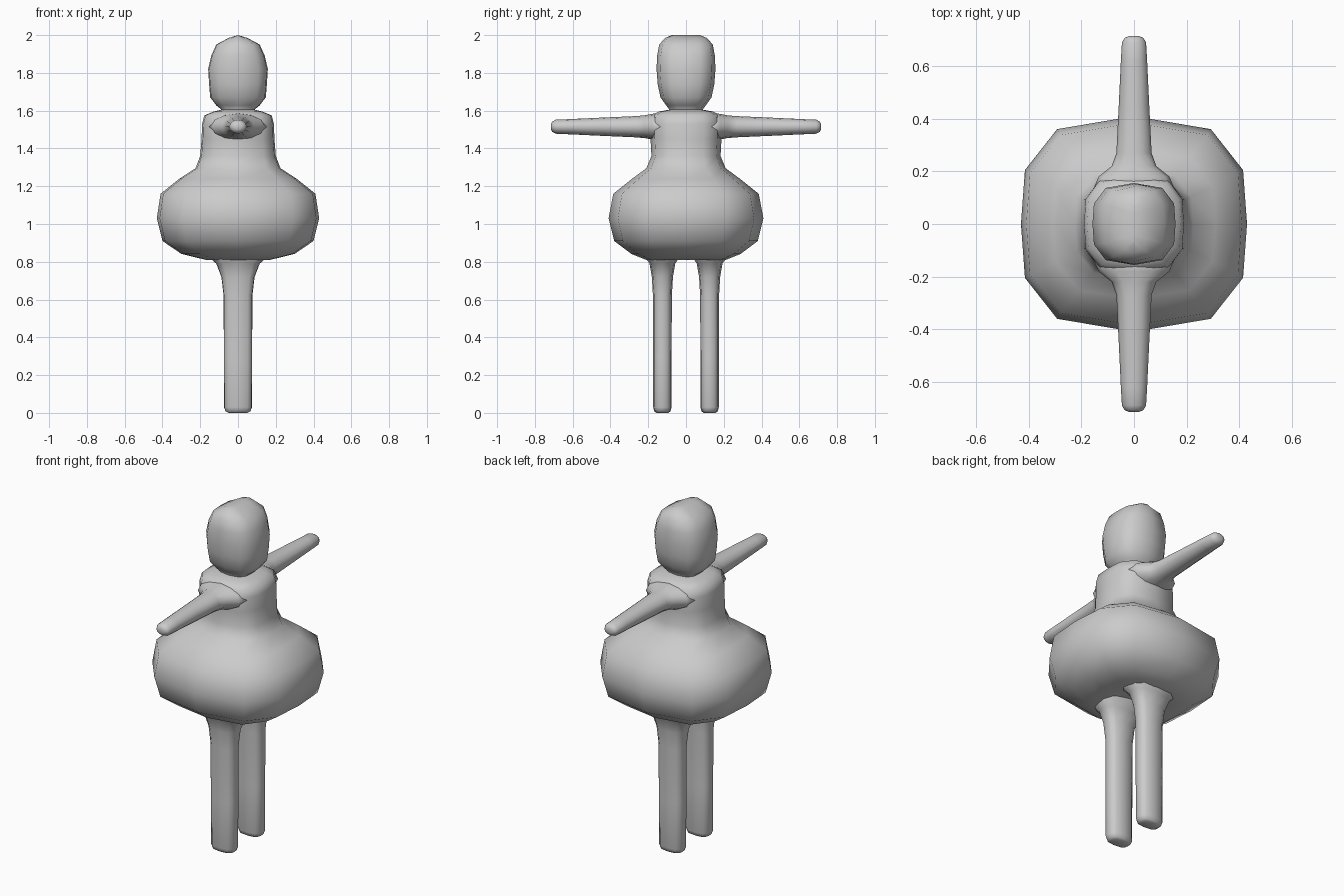
import bpy, bmesh

# Rounded-square ring with twelve sides, unit size
QUARTER = [(1, 0), (0.965, 0.5), (0.68, 0.88), (0, 1)]
RING = (QUARTER + [(-a, b) for a, b in QUARTER[-2::-1]]
        + [(-a, -b) for a, b in QUARTER[1:]]
        + [(a, -b) for a, b in QUARTER[-2:0:-1]])
ROUND = [(1, 0), (0.87, 0.5), (0.5, 0.87), (0, 1), (-0.5, 0.87), (-0.87, 0.5),
         (-1, 0), (-0.87, -0.5), (-0.5, -0.87), (0, -1), (0.5, -0.87), (0.87, -0.5)]


def loft(name, rings, place, shape=RING):
    """Skin rings of (distance, half width, half depth); place maps to world."""
    bm = bmesh.new()
    loops = [[bm.verts.new(place(d, a * w, b * h)) for a, b in shape]
             for d, w, h in rings]
    n = len(shape)
    for lo, hi in zip(loops, loops[1:]):
        for i in range(n):
            j = (i + 1) % n
            bm.faces.new((lo[i], lo[j], hi[j], hi[i]))
    bm.faces.new(loops[0])
    bm.faces.new(loops[-1])
    bmesh.ops.remove_doubles(bm, verts=bm.verts, dist=0.0015)
    bmesh.ops.dissolve_degenerate(bm, edges=bm.edges, dist=0.0001)
    bmesh.ops.recalc_face_normals(bm, faces=bm.faces)
    for f in bm.faces:
        f.smooth = True
    mesh = bpy.data.meshes.new(name)
    bm.to_mesh(mesh)
    bm.free()
    ob = bpy.data.objects.new(name, mesh)
    bpy.context.collection.objects.link(ob)
    return ob


def upright(d, a, b):
    return (a, b, d)


# Skirt and bodice in one skin
loft("dress", [
    (0.85, 0, 0), (0.835, 0.10, 0.10), (0.81, 0.17, 0.21), (0.842, 0.30, 0.29),
    (0.91, 0.40, 0.38), (1.03, 0.43, 0.41), (1.16, 0.41, 0.385),
    (1.24, 0.31, 0.285), (1.295, 0.225, 0.21), (1.36, 0.20, 0.183),
    (1.45, 0.193, 0.188), (1.53, 0.19, 0.19), (1.575, 0.178, 0.18),
    (1.595, 0.13, 0.145), (1.605, 0.09, 0.09), (1.61, 0, 0)], upright)

# Neck and head, closing in a short ridge on top
loft("head", [
    (1.58, 0.09, 0.09), (1.608, 0.09, 0.09), (1.628, 0.115, 0.105),
    (1.67, 0.147, 0.135), (1.74, 0.153, 0.15), (1.82, 0.158, 0.156),
    (1.89, 0.142, 0.153), (1.95, 0.115, 0.142), (1.985, 0.05, 0.11),
    (2.0, 0, 0.075)], upright)

for side, label in ((-1, "front"), (1, "rear")):
    # Arm with flared shoulder and rounded tip
    loft(label + "_arm", [
        (0.12, 0.16, 0.075), (0.18, 0.135, 0.068), (0.22, 0.085, 0.06),
        (0.27, 0.067, 0.056), (0.45, 0.058, 0.048), (0.62, 0.05, 0.04),
        (0.69, 0.046, 0.037), (0.708, 0.036, 0.027), (0.715, 0.018, 0.014)],
        lambda d, a, b: (a, side * d, 1.515 + b), ROUND)
    # Leg with flared hip and rounded foot
    loft(label + "_leg", [
        (0, 0.05, 0.03), (0.008, 0.066, 0.043), (0.03, 0.074, 0.049),
        (0.30, 0.075, 0.049), (0.62, 0.076, 0.05), (0.72, 0.088, 0.056),
        (0.79, 0.115, 0.068), (0.83, 0.16, 0.095), (0.88, 0.18, 0.10)],
        lambda d, a, b: (a, side * 0.125 + b, d))
